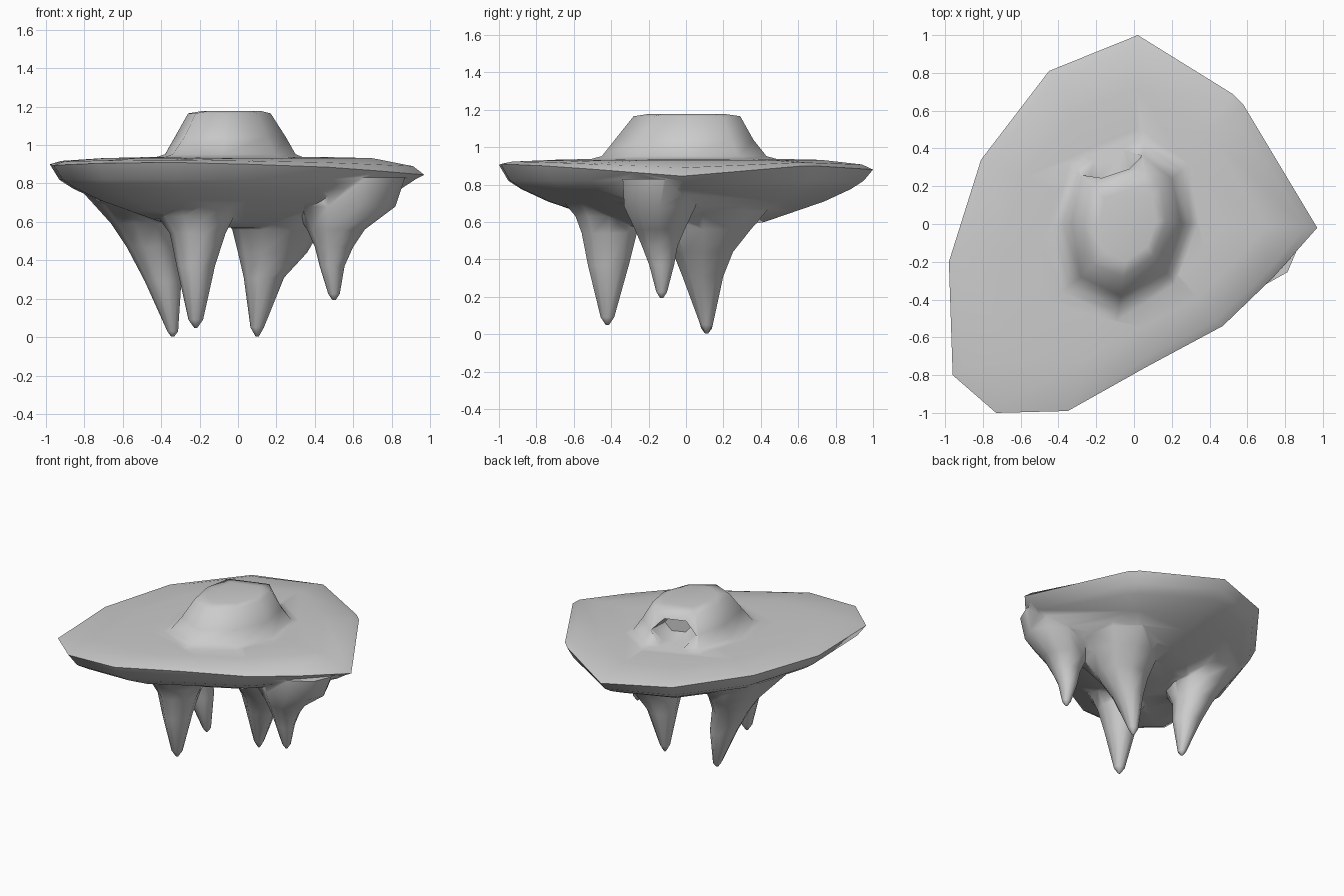
import bpy, bmesh, math
from mathutils import Vector

if "Cube" in bpy.data.objects:
    bpy.data.objects.remove(bpy.data.objects["Cube"])


def loft(name, rings):
    """Closed skin through rings of equal point count, listed bottom to top."""
    bm = bmesh.new()
    vs = [[bm.verts.new(p) for p in ring] for ring in rings]
    n = len(rings[0])
    for a, b in zip(vs, vs[1:]):
        for i in range(n):
            j = (i + 1) % n
            bm.faces.new((a[i], a[j], b[j], b[i]))
    bm.faces.new(vs[0][::-1])
    bm.faces.new(vs[-1])
    bmesh.ops.triangulate(bm, faces=[f for f in bm.faces if len(f.verts) > 4])
    bmesh.ops.recalc_face_normals(bm, faces=bm.faces)
    me = bpy.data.meshes.new(name)
    bm.to_mesh(me)
    bm.free()
    ob = bpy.data.objects.new(name, me)
    bpy.context.collection.objects.link(ob)
    return ob


def combine(target, tool, operation):
    m = target.modifiers.new("combine", 'BOOLEAN')
    m.operation, m.object, m.solver = operation, tool, 'EXACT'
    bpy.ops.object.select_all(action='DESELECT')
    bpy.context.view_layer.objects.active = target
    target.select_set(True)
    bpy.ops.object.modifier_apply(modifier=m.name)
    bpy.data.objects.remove(tool)


# Plateau: irregular rim with a flat top and a tapering belly
rim = [(.97, -.02, .845), (.58, .63, .90), (.52, .69, .90), (.02, 1, .88),
       (-.45, .81, .90), (-.81, .34, .91), (-.98, -.2, .90), (-.96, -.8, .895),
       (-.73, -1, .905), (-.35, -.99, .91), (.06, -.76, .90), (.47, -.54, .885),
       (.74, -.28, .865)]


def ring(s, z):
    return [(x * s, y * s, z) for x, y, _ in rim]


island = loft("floating_island", [
    ring(.25, .57), ring(.42, .60), ring(.58, .655), ring(.74, .71),
    ring(.88, .775), ring(.95, .82), rim,
    [(x * .94, y * .94, .5 * z + .5 * .935) for x, y, z in rim],
    ring(.72, .932), ring(.5, .937)])

# Hanging rock spikes: (cx, cy, rx, ry, z) from tip to flared root
spikes = [
    [(-.34, .11, .008, .008, .003), (-.34, .11, .028, .03, .03), (-.39, .10, .095, .10, .29),
     (-.45, .09, .13, .15, .47), (-.48, .08, .18, .23, .59), (-.48, .04, .27, .32, .69),
     (-.48, .0, .37, .40, .80)],
    [(-.22, -.42, .008, .008, .048), (-.22, -.42, .038, .038, .09), (-.22, -.415, .10, .115, .37),
     (-.21, -.41, .145, .155, .54), (-.22, -.41, .20, .19, .63), (-.23, -.41, .26, .26, .71),
     (-.23, -.41, .30, .33, .82)],
    [(.10, .11, .008, .008, .003), (.10, .11, .035, .035, .05), (.135, .09, .105, .115, .31),
     (.18, .09, .18, .17, .44), (.20, .09, .23, .27, .56), (.20, .09, .30, .36, .66),
     (.20, .09, .36, .46, .78)],
    [(.50, -.13, .008, .008, .193), (.50, -.13, .03, .03, .225), (.49, -.13, .065, .07, .37),
     (.50, -.14, .10, .10, .47), (.51, -.14, .15, .14, .56), (.55, -.14, .27, .20, .68),
     (.57, -.12, .30, .23, .83)],
]
for i, s in enumerate(spikes):
    rings = [[(cx + rx * math.cos(k * math.pi / 5), cy + ry * math.sin(k * math.pi / 5), z)
              for k in range(10)] for cx, cy, rx, ry, z in s]
    combine(island, loft(f"spike_{i}", rings), 'UNION')

# Hill on top, with a flattened back side
foot = [(-.34, -.32), (-.08, -.45), (.19, -.28), (.30, 0), (.25, .28), (.05, .43), (-.30, .29), (-.38, 0)]
mid = [(-.28, -.28), (-.07, -.38), (.15, -.24), (.25, 0), (.20, .24), (.05, .36), (-.28, .25), (-.33, 0)]
crown = [(-.22, -.21), (-.06, -.28), (.10, -.17), (.17, .02), (.14, .20), (.06, .29), (-.22, .20), (-.26, 0)]


def level(pts, z, s=1):
    return [(x * s, y * s, z) for x, y in pts]


hill = loft("hill", [level(foot, .85, 1.1), level(foot, .928, 1.2), level(foot, .952),
                     level(mid, 1.04), level(crown, 1.165), level(crown, 1.178, .7)])
combine(island, hill, 'UNION')

# Cave mouth cut into the back of the hill
out = Vector((-.37, .93, 0)).normalized()
side = Vector((.93, .37, 0)).normalized()
hole = []
for dist, w, h in [(-.13, .10, .07), (.0, .16, .095), (.25, .18, .105)]:
    c = Vector((-.10, .28, 1.035)) + out * dist
    hole.append([c + side * w * math.cos(k * math.pi / 3) + Vector((0, 0, h * math.sin(k * math.pi / 3)))
                 for k in range(6)])
combine(island, loft("cave_cutter", hole), 'DIFFERENCE')

# Soft shading over the rock
bpy.ops.object.select_all(action='DESELECT')
island.select_set(True)
bpy.context.view_layer.objects.active = island
bpy.ops.object.shade_smooth_by_angle(angle=math.radians(70))
